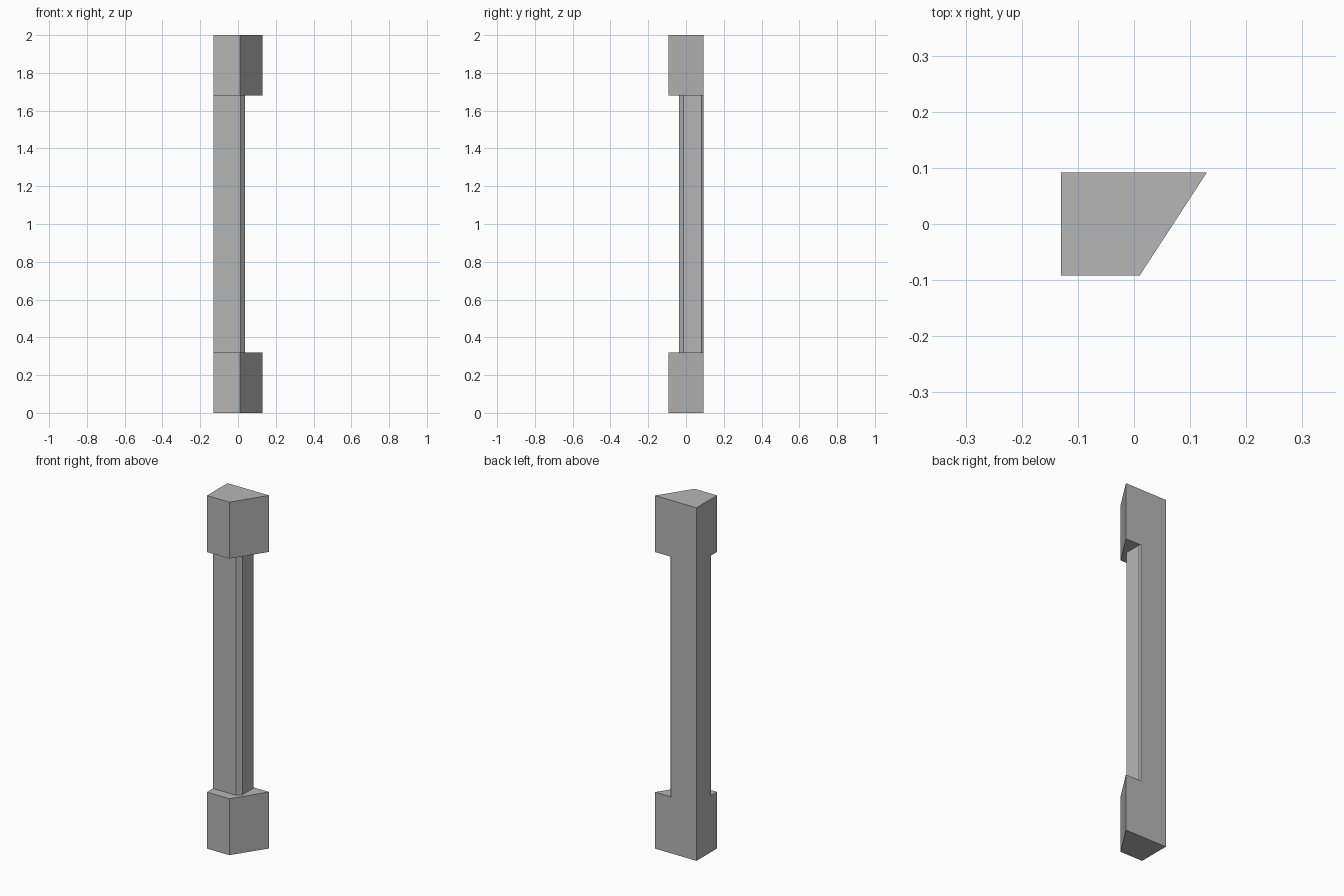
import bpy
import bmesh

if "Cube" in bpy.data.objects:
    bpy.data.objects.remove(bpy.data.objects["Cube"], do_unlink=True)

grey = bpy.data.materials.new("plain grey")
grey.use_nodes = True
colour = (0.47, 0.47, 0.47, 1)
grey.diffuse_color = colour
grey.node_tree.nodes["Principled BSDF"].inputs["Base Color"].default_value = colour


def prism(name, outline, bottom, top):
    """Upright prism over a counter-clockwise plan outline."""
    bm = bmesh.new()
    base = bm.faces.new([bm.verts.new((x, y, bottom)) for x, y in outline])
    grown = bmesh.ops.extrude_face_region(bm, geom=[base])["geom"]
    for v in grown:
        if isinstance(v, bmesh.types.BMVert):
            v.co.z = top
    bmesh.ops.recalc_face_normals(bm, faces=bm.faces)
    mesh = bpy.data.meshes.new(name)
    bm.to_mesh(mesh)
    bm.free()
    mesh.materials.append(grey)
    obj = bpy.data.objects.new(name, mesh)
    bpy.context.collection.objects.link(obj)
    return obj


# Full-height post with a slanted right side
post = prism("post", [(-0.13, -0.092), (0.01, -0.092), (0.13, 0.092), (-0.13, 0.092)], 0, 2)

# Cutter narrows the middle to a shaft with bevelled corners, leaving both end blocks
cutter = prism("shaft_cutter", [
    (-0.3, -0.3), (0.3, -0.3), (0.3, 0.11), (0.017, 0.11), (0.031, 0.092),
    (0.038, 0.083), (0.038, -0.014), (0.014, -0.038), (-0.3, -0.038)], 0.32, 1.68)
cutter.hide_render = True

cut = post.modifiers.new("shaft", "BOOLEAN")
cut.operation = "DIFFERENCE"
cut.solver = "EXACT"
cut.object = cutter

# Bake the cut and discard the cutter
bpy.context.view_layer.update()
evaluated = post.evaluated_get(bpy.context.evaluated_depsgraph_get())
baked = bpy.data.meshes.new_from_object(evaluated)
post.modifiers.clear()
post.data = baked
bpy.data.objects.remove(cutter, do_unlink=True)
